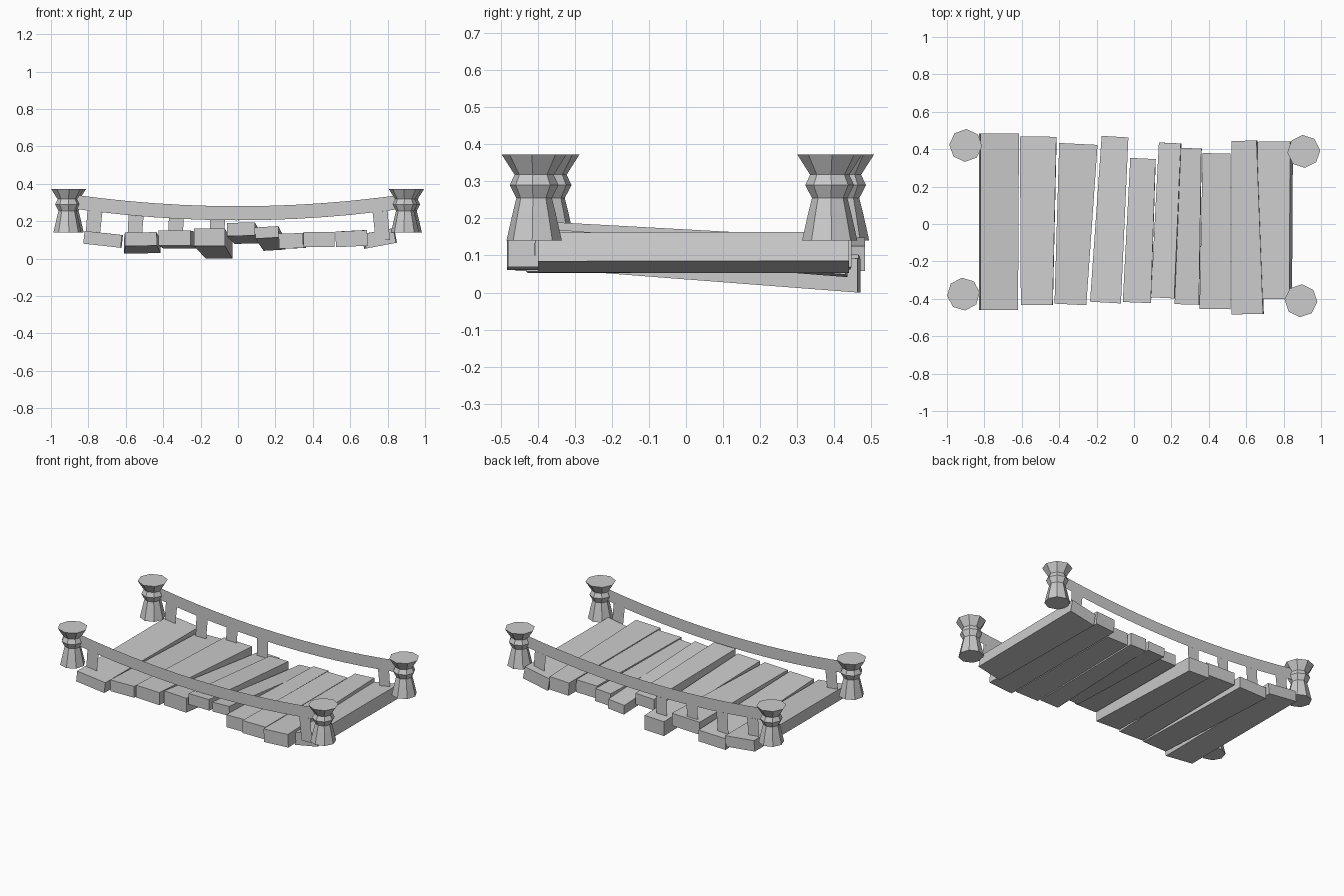
import bpy, bmesh, math
from mathutils import Vector

if "Cube" in bpy.data.objects:
    bpy.data.objects.remove(bpy.data.objects["Cube"], do_unlink=True)

grey = bpy.data.materials.new("plain_grey")
grey.use_nodes = True
grey.diffuse_color = (0.6, 0.6, 0.6, 1)
grey.node_tree.nodes["Principled BSDF"].inputs["Base Color"].default_value = grey.diffuse_color


def finish(name, bm, solid=True):
    if solid:
        bmesh.ops.recalc_face_normals(bm, faces=bm.faces)
    mesh = bpy.data.meshes.new(name)
    bm.to_mesh(mesh)
    bm.free()
    mesh.materials.append(grey)
    obj = bpy.data.objects.new(name, mesh)
    bpy.context.collection.objects.link(obj)
    return obj


def plank(name, front, back, thick, roll):
    """Tapered board between two ends: (left x, right x, y, top z)."""
    bm = bmesh.new()
    bmesh.ops.create_cube(bm, size=1)
    drift = (back[0] + back[1] - front[0] - front[1]) / 2
    slope = drift / (back[2] - front[2])
    for v in bm.verts:
        left, right, y, top = front if v.co.y < 0 else back
        width = right - left
        side, low = v.co.x, 0.5 - v.co.z
        v.co = Vector(((left + right) / 2 + side * width + low * thick * roll,
                       y - side * width * slope,
                       top - low * thick + side * width * roll))
    return finish(name, bm)


def post(name, x, y, turn):
    """Eight-sided turned post from a radius and height profile."""
    profile = [(.075, .14), (.058, .215), (.048, .255),
               (.066, .29), (.053, .318), (.088, .373)]
    bm = bmesh.new()
    rings = []
    for r, z in profile:
        angles = [math.radians(turn + 45 * i) for i in range(8)]
        rings.append([bm.verts.new((x + r * math.cos(a), y + r * math.sin(a), z))
                      for a in angles])
    for a, b in zip(rings, rings[1:]):
        for i in range(8):
            j = (i + 1) % 8
            bm.faces.new((a[i], a[j], b[j], b[i]))
    bm.faces.new(rings[0])
    bm.faces.new(rings[-1])
    return finish(name, bm)


def railing(name, start, end, stakes):
    """Sagging flat ribbon with short flat stakes hanging from it."""
    def at(x, z):
        t = (x - start[0]) / (end[0] - start[0])
        return (x, start[1] + t * (end[1] - start[1]), z)

    def sag(x):
        return .205 + .08 * x * x

    bm = bmesh.new()
    steps = 12
    last = None
    for i in range(steps + 1):
        x = start[0] + (end[0] - start[0]) * i / steps
        pair = [bm.verts.new(at(x, sag(x) + h)) for h in (0, .075)]
        if last:
            bm.faces.new((last[0], pair[0], pair[1], last[1]))
        last = pair
    for x, foot in stakes:
        lean = .12 * x * (sag(x) - foot)
        corners = [(x - .038 + lean, foot), (x + .038 + lean, foot),
                   (x + .04, sag(x + .04)), (x - .04, sag(x - .04))]
        bm.faces.new([bm.verts.new(at(*c)) for c in corners])
    return finish(name, bm, solid=False)


# Uneven deck boards: front end, back end, thickness, sideways tilt
boards = [
    ((-.82, -.62, -.46, .137), (-.82, -.615, .483, .137), .068, -.11),
    ((-.605, -.435, -.433, .14), (-.61, -.415, .467, .1), .072, .02),
    ((-.425, -.255, -.43, .15), (-.4, -.195, .428, .135), .08, 0),
    ((-.235, -.07, -.42, .16), (-.173, -.03, .467, .092), .092, 0),
    ((-.06, .09, -.42, .192), (-.02, .115, .35, .15), .07, .02),
    ((.09, .215, -.395, .17), (.133, .25, .433, .105), .06, .06),
    ((.217, .347, -.43, .135), (.25, .36, .405, .135), .08, .03),
    ((.35, .515, -.455, .142), (.367, .515, .378, .142), .08, .01),
    ((.52, .69, -.482, .148), (.52, .655, .445, .148), .083, .05),
    ((.67, .83, -.4, .147), (.66, .835, .44, .147), .078, .19),
]
for i, board in enumerate(boards):
    plank(f"deck_plank_{i + 1}", *board)

# Corner posts
corners = {"front_right": (-.912, -.375, 6), "front_left": (.893, -.41, -4),
           "back_right": (-.9, .42, -3), "back_left": (.908, .388, 4)}
for name, place in corners.items():
    post(name + "_post", *place)

# Side rails with their remaining stakes
railing("front_railing", corners["front_right"], corners["front_left"],
        [(-.765, .12), (.76, .1)])
railing("back_railing", corners["back_right"], corners["back_left"],
        [(-.765, .12), (-.545, .09), (-.33, .12), (-.11, .08), (.76, .1)])
